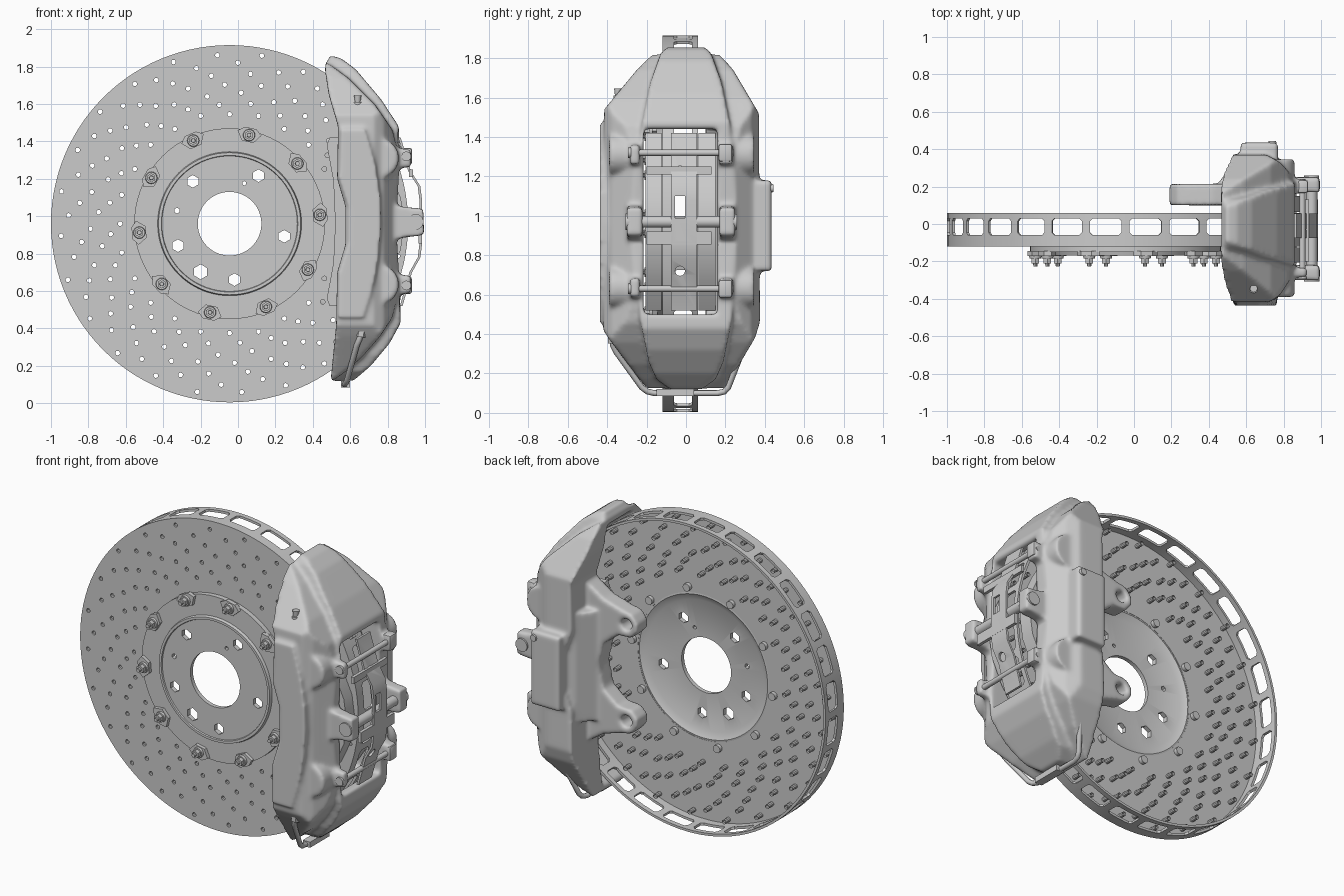
import bpy, bmesh, math
from mathutils import Vector, Matrix

if "Cube" in bpy.data.objects:
    bpy.data.objects.remove(bpy.data.objects["Cube"])

CX, CZ = -0.045, 0.96          # disc axis (runs along y)


def finish(name, bm):
    bmesh.ops.recalc_face_normals(bm, faces=bm.faces)
    me = bpy.data.meshes.new(name)
    bm.to_mesh(me)
    bm.free()
    ob = bpy.data.objects.new(name, me)
    bpy.context.collection.objects.link(ob)
    return ob


def prism(name, pts, axis, a, b):
    """Extrude a 2D outline along x, y or z from a to b."""
    put = {'x': lambda p: (a, p[0], p[1]), 'y': lambda p: (p[0], a, p[1]),
           'z': lambda p: (p[0], p[1], a)}[axis]
    bm = bmesh.new()
    f = bm.faces.new([bm.verts.new(put(p)) for p in pts])
    ext = bmesh.ops.extrude_face_region(bm, geom=[f])['geom']
    d = Vector([(b - a) * (axis == k) for k in 'xyz'])
    bmesh.ops.translate(bm, vec=d, verts=[v for v in ext if isinstance(v, bmesh.types.BMVert)])
    return finish(name, bm)


def box(name, x, y, z):
    return prism(name, [(x[0], z[0]), (x[1], z[0]), (x[1], z[1]), (x[0], z[1])], 'y', *y)


def cyls(name, items, n=16, caps=True):
    """Cylinders or cones, each given as (start, end, radius, end radius)."""
    bm = bmesh.new()
    for p, q, r, r2 in items:
        p, q = Vector(p), Vector(q)
        m = Matrix.Translation((p + q) / 2) @ (q - p).to_track_quat('Z', 'Y').to_matrix().to_4x4()
        bmesh.ops.create_cone(bm, cap_ends=caps, segments=n, radius1=r, radius2=r2,
                              depth=(q - p).length, matrix=m)
    return finish(name, bm)


def lathe(name, prof, n=112):
    """Revolve a closed (radius, y) outline around the disc axis."""
    bm = bmesh.new()
    rings = [[bm.verts.new(pol(r, 2 * math.pi * i / n, y)) for r, y in prof] for i in range(n)]
    for i in range(n):
        A, B = rings[i], rings[(i + 1) % n]
        for j in range(len(prof)):
            k = (j + 1) % len(prof)
            bm.faces.new((A[j], A[k], B[k], B[j]))
    return finish(name, bm)


def pol(r, a, y=0):
    return (CX + r * math.cos(a), y, CZ + r * math.sin(a))


def apply(ob, kind, **kw):
    m = ob.modifiers.new(kind, kind)
    for k, v in kw.items():
        setattr(m, k, v)
    bpy.context.view_layer.objects.active = ob
    bpy.ops.object.modifier_apply(modifier=m.name)


def boolean(ob, tools, op='DIFFERENCE'):
    for t in tools:
        apply(ob, 'BOOLEAN', object=t, operation=op, solver='EXACT')
        bpy.data.objects.remove(t, do_unlink=True)


def join(obs, name):
    bpy.ops.object.select_all(action='DESELECT')
    for o in obs:
        o.select_set(True)
    bpy.context.view_layer.objects.active = obs[0]
    bpy.ops.object.join()
    obs[0].name = name
    return obs[0]


# --- Disc: front plate with vented outer band, open at the back
disc = lathe("disc", [(.955, -.12), (.955, .06), (.94, .06), (.94, -.108), (.45, -.108), (.45, -.12)])
slots = []
win = [(-.085, -.045), (-.07, -.06), (.07, -.06), (.085, -.045),
       (.085, .015), (.07, .03), (-.07, .03), (-.085, .015)]
for i in range(28):
    s = prism("slot", win, 'z', .88, 1.0)
    s.data.transform(Matrix.Translation((CX, 0, CZ)) @ Matrix.Rotation(2 * math.pi * (i + .5) / 28, 4, 'Y'))
    slots.append(s)
drill = []
for k in range(24):
    for i in range(7):
        a = 2 * math.pi * k / 24 + (i % 3) * .075 + i * .012
        drill.append((.585 + .053 * i + .012 * (k % 2), a))
boolean(disc, [join(slots, "slots"),
               cyls("drill", [(pol(r, a, -.2), pol(r, a, 0), .0125, .0125) for r, a in drill], 10)])
cyls("drill_sleeves", [(pol(r, a, -.115), pol(r, a, -.06), .0135, .0135) for r, a in drill], 10, False)

# --- Centre hat with hub and wheel-bolt holes
hat = lathe("hat", [(.17, -.16), (.362, -.16), (.365, -.168), (.38, -.168), (.385, -.15),
                    (.51, -.15), (.51, -.118), (.44, -.108), (.4, -.13), (.17, -.135)], 72)
holes = [(.3, math.radians(59 + 72 * i), .034) for i in range(5)]
holes += [(.3, math.radians(239), .04), (.29, math.radians(166), .016), (.23, math.radians(70), .012)]
boolean(hat, [cyls("hat_holes", [(pol(r, a, -.3), pol(r, a, .1), s, s) for r, a, s in holes], 6)])

# --- Ten hat fasteners: tab, washer, nut, stud and rear head
for i in range(10):
    a = math.radians(5.6 + 36 * i)
    tab = [pol(r, a + d)[::2] for r, d in ((.45, -.07), (.5, -.13), (.525, -.06), (.525, .06), (.5, .13), (.45, .07))]
    parts = [prism("tab", tab, 'y', -.172, -.145),
             cyls("washer", [(pol(.485, a, -.165), pol(.485, a, -.185), .034, .030)], 16),
             cyls("nut", [(pol(.485, a, -.18), pol(.485, a, -.21), .024, .024)], 6),
             cyls("stud", [(pol(.485, a, -.2), pol(.485, a, -.228), .013, .011)], 10),
             cyls("rear", [(pol(.485, a, -.11), pol(.485, a, -.085), .024, .024)], 12)]
    join(parts, "hat_fastener")

# --- Caliper casting: front outline cut to side and top outlines, then rounded
front = [(.49, 1.86), (.55, 1.845), (.63, 1.785), (.765, 1.625), (.86, 1.48), (.865, 1.3), (.845, .96),
         (.865, .62), (.87, .43), (.81, .32), (.71, .2), (.61, .115), (.52, .085), (.495, .12), (.525, .42),
         (.53, .7), (.575, .85), (.575, 1.05), (.53, 1.2), (.535, 1.48), (.485, 1.65), (.465, 1.78)]
wing = []
for x, z in front:             # the outer wings sit lower than the central dome
    k = min(1, 1.005 / math.hypot(x - CX, z - CZ))
    wing.append((CX + (x - CX) * k, CZ + (z - CZ) * k))
side = [(-.1, 1.865), (-.17, 1.82), (-.25, 1.74), (-.415, 1.54), (-.42, .42), (-.38, .36), (-.19, .11), (-.14, .07),
        (.14, .07), (.19, .11), (.35, .38), (.375, .46), (.37, 1.52), (.24, 1.74), (.17, 1.82), (.11, 1.865)]
top = [(.4, -.435), (.7, -.435), (.78, -.38), (.9, -.2), (.9, .2), (.78, .33), (.7, .375), (.4, .375)]
body = prism("caliper_body", wing, 'y', -.5, .5)
dome = prism("dome", front, 'y', -.3, .3)
round_dome = [(-.06, 1.9), (-.13, 1.82), (-.18, 1.68), (-.225, 1.46), (-.235, .48), (-.19, .26), (-.15, .17), (-.08, .12)]
boolean(dome, [prism("round", round_dome + [(-y, z) for y, z in reversed(round_dome)], 'x', 0, 2)], 'INTERSECT')
boolean(body, [dome], 'UNION')
boolean(body, [prism("side", side, 'x', 0, 2), prism("top", top, 'z', -1, 3)], 'INTERSECT')

lumps = [box("boss", (.57, .77), (.3, .435), (.72, 1.18))]
face = [(.55, 1.47), (.68, 1.47), (.735, 1.28), (.76, 1.12), (.765, .96), (.755, .8), (.73, .65), (.67, .46), (.54, .46),
        (.54, .7), (.59, .85), (.59, 1.05), (.54, 1.2)]
lumps.append(prism("face", face, 'y', -.437, -.35))
arm = [(.72, 1.09), (.88, 1.05), (.99, 1.04), (.995, .9), (.88, .885), (.72, .85)]
for y0, y1 in ((-.3, -.22), (.17, .25)):
    lumps.append(prism("arm", arm, 'y', y0, y1))
for zc in (1.31, .635):
    ear = [(.75, zc + .07), (.925, zc + .045), (.925, zc - .045), (.75, zc - .07)]
    lumps += [prism("ear", ear, 'y', -.285, -.235), prism("ear", ear, 'y', .165, .24)]
    for y0, y1 in ((-.39, -.25), (.24, .345)):
        lumps.append(cyls("piston", [((.755, y0, zc), (.755, y1, zc), .105, .105)], 24))
for zc, d in ((1.5, 1), (.43, -1)):
    for y in (-.345, .3):
        lumps.append(cyls("pad", [((.65, y, zc), (.65, y, zc + .05 * d), .055, .045)], 20))
boolean(body, lumps, 'UNION')
boolean(body, [lathe("gap", [(.01, -.16), (.972, -.16), (.972, .1), (.01, .1)], 128),
               box("window", (.3, 1.3), (-.215, .16), (.5, 1.44))])

# --- Rear mounting ears, with a sloped web up to the casting
lug = [(.68, 1.46), (.54, 1.46), (.42, 1.38), (.3, 1.345), (.23, 1.33), (.19, 1.28), (.19, 1.23), (.23, 1.185), (.32, 1.18),
       (.42, 1.1), (.45, .96)]
lug += [(x, 1.92 - z) for x, z in reversed(lug[:-1])]
ears = prism("mount", lug, 'y', .1, .215)
boolean(ears, [cyls("bore", [((.265, 0, z), (.265, .4, z), .036, .036) for z in (1.26, .66)], 20)])
boolean(body, [ears, prism("web", [(.44, .2), (.46, .23), (.53, .33), (.6, .36), (.6, .2)], 'z', .62, 1.3)], 'UNION')
apply(body, 'REMESH', mode='VOXEL', voxel_size=.0115)
apply(body, 'SMOOTH', factor=.5, iterations=8)
for p in body.data.polygons:
    p.use_smooth = True

# --- Brake pads with backing plates
pad = [(.49, 1.42), (.70, 1.42), (.80, 1.25), (.87, 1.1), (.89, .96), (.87, .82), (.80, .67), (.70, .52),
       (.49, .52), (.475, .56), (.51, .75), (.52, .96), (.51, 1.19), (.475, 1.38)]
for nm, a, b in (("pad_front", -.16, -.125), ("pad_plate_front", -.205, -.16),
                 ("pad_rear", .063, .11), ("pad_plate_rear", .11, .15)):
    prism(nm, pad, 'y', a, b)

# --- Retaining pins, centre bolt and spring plate in the window
for zc in (1.32, .63):
    cyls("pad_pin", [((.9, -.29, zc), (.9, .24, zc), .016, .016), ((.9, -.295, zc), (.9, -.28, zc), .026, .026)], 16)
    c = box("pin_clip", (.875, .93), (.165, .235), (zc - .045, zc + .045))
    apply(c, 'BEVEL', width=.012, segments=2)
cyls("centre_bolt", [((.95, -.3, .97), (.95, .255, .97), .03, .03), ((.95, -.308, .97), (.95, -.28, .97), .042, .042),
                     ((.95, .24, .97), (.95, .26, .97), .04, .04)], 20)
line = [(.87, 1.42), (.925, 1.24), (.975, 1.16), (.985, 1.08), (.985, .86), (.975, .78), (.93, .7), (.88, .52)]
spring = prism("spring_plate", line + [(x - .014, z) for x, z in reversed(line)], 'y', -.075, .055)
boolean(spring, [box("cut", (.8, 1.1), (-.055, -.005), (.99, 1.1)),
                 cyls("cut", [((.8, -.03, z), (1.1, -.03, z), r, r) for z, r in ((.72, .025), (1.24, .014), (.89, .012))], 12)])
for z0, z1, x in ((1.21, 1.25, .935), (.855, .92, .985)):
    box("spring_crossbar", (x - .02, x), (-.2, .13), (z0, z1))

# --- Bleed screw, plugs and hose nub
cyls("bleed_screw", [((.64, -.345, 1.52), (.64, -.345, 1.575), .034, .03),
                     ((.64, -.345, 1.57), (.64, -.345, 1.61), .024, .024),
                     ((.64, -.345, 1.6), (.64, -.345, 1.645), .014, .02)], 14)
cyls("bleed_plug", [((.64, .3, 1.52), (.64, .3, 1.57), .03, .028)], 6)
cyls("casting_plugs", [((.70, .14, 1.57), (.775, .14, 1.595), .03, .03), ((.70, .13, .35), (.80, .13, .33), .03, .03)], 20)
cyls("hose_nub", [((.74, .38, 1.14), (.74, .445, 1.14), .025, .02)], 12)

# --- Fluid crossover pipe under the caliper
cu = bpy.data.curves.new("crossover_pipe", 'CURVE')
cu.dimensions, cu.bevel_depth, cu.bevel_resolution = '3D', .015, 3
sp = cu.splines.new('POLY')
path = [(.66, -.375, .38), (.65, -.372, .345), (.635, -.355, .31), (.585, -.225, .13), (.577, -.195, .108), (.57, -.16, .1),
        (.57, .16, .1), (.577, .195, .108), (.585, .215, .13), (.635, .285, .31), (.65, .295, .345), (.66, .295, .38)]
sp.points.add(len(path) - 1)
for pt, p in zip(sp.points, path):
    pt.co = (*p, 1)
pipe = bpy.data.objects.new("crossover_pipe", cu)
bpy.context.collection.objects.link(pipe)
cyls("pipe_nuts", [((.655, y, .355), (.665, y, .41), .028, .028) for y in (-.372, .295)], 6)
box("pipe_clip", (.55, .6), (-.15, .04), (.085, .12))

# --- Shading
bpy.ops.object.select_all(action='DESELECT')
for o in bpy.context.scene.objects:
    if o.type == 'MESH' and o != body:
        o.select_set(True)
        bpy.context.view_layer.objects.active = o
bpy.ops.object.shade_smooth_by_angle(angle=math.radians(35))
